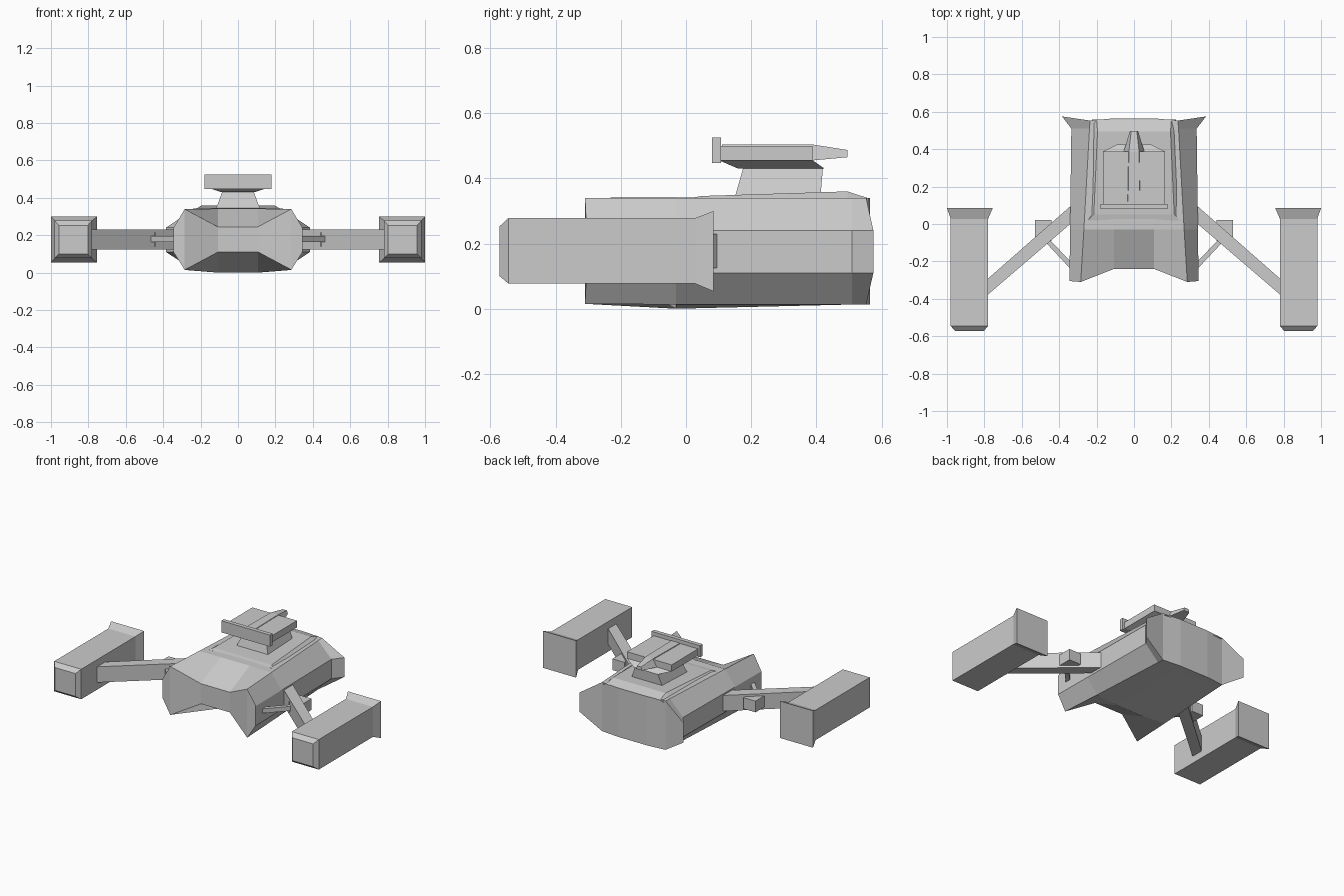
import bpy, bmesh

if "Cube" in bpy.data.objects:
    bpy.data.objects.remove(bpy.data.objects["Cube"])


def make(name, verts, faces):
    bm = bmesh.new()
    vs = [bm.verts.new(v) for v in verts]
    for f in faces:
        bm.faces.new([vs[i] for i in f])
    bmesh.ops.recalc_face_normals(bm, faces=bm.faces)
    me = bpy.data.meshes.new(name)
    bm.to_mesh(me)
    bm.free()
    ob = bpy.data.objects.new(name, me)
    bpy.context.collection.objects.link(ob)
    return ob


def loft(name, rings, caps=None):
    """Join rings of equal point count; caps lists index groups for both ends."""
    n, m = len(rings[0]), len(rings)
    caps = caps or [list(range(n))]
    faces = [[r * n + i, r * n + (i + 1) % n, (r + 1) * n + (i + 1) % n, (r + 1) * n + i]
             for r in range(m - 1) for i in range(n)]
    faces += caps + [[(m - 1) * n + i for i in c] for c in caps]
    return make(name, [p for r in rings for p in r], faces)


def rect_y(y, x0, x1, z0, z1):
    return [(x0, y, z0), (x1, y, z0), (x1, y, z1), (x0, y, z1)]


def rect_z(z, hx, y0, y1):
    return [(-hx, y0, z), (hx, y0, z), (hx, y1, z), (-hx, y1, z)]


def prism(name, outline, z0, z1):
    return loft(name, [[(x, y, z) for x, y in outline] for z in (z0, z1)])


# Hull: half profile from bottom centre round to top centre, mirrored
half_rings = [
    [(.107, -.24, .11), (.285, -.31, .015), (.345, -.305, .11),
     (.345, -.305, .24), (.285, -.31, .34), (.107, -.24, .245)],
    [(.107, -.03, .0), (.268, -.03, .013), (.342, -.03, .11),
     (.342, -.03, .24), (.268, -.03, .34), (.107, -.03, .342)],
    [(.107, .51, .013), (.238, .51, .013), (.335, .51, .11),
     (.335, .51, .24), (.238, .51, .34), (.107, .51, .342)],
    [(.107, .565, .013), (.235, .553, .013), (.385, .575, .11),
     (.385, .575, .24), (.235, .553, .34), (.107, .565, .34)],
]
hull_rings = [h + [(-x, y, z) for x, y, z in reversed(h)] for h in half_rings]
loft("hull", hull_rings,
     [[1, 2, 3, 4], [0, 1, 4, 5], [0, 5, 6, 11], [10, 9, 8, 7], [11, 10, 7, 6]])

# Raised deck plate, rising to the rear
deck = [(.02, .25, .245, .341), (.05, .245, .215, .346),
        (.495, .225, .195, .36), (.56, .225, .2, .339)]
loft("deck_plate", [[(-b, y, .33), (b, y, .33), (t, y, z), (-t, y, z)]
                    for y, b, t, z in deck])

# Turret: neck, flared collar, slab, front shield and tapering spine
loft("turret_neck", [rect_z(.335, .12, .148, .412), rect_z(.43, .085, .175, .42)])
loft("turret_collar", [rect_z(.43, .09, .16, .425), rect_z(.456, .165, .1, .388)])
loft("turret_slab", [rect_z(.455, .165, .1, .388), rect_z(.5, .165, .1, .388)])
loft("turret_shield", [rect_y(.08, -.18, .18, .447, .525),
                       rect_y(.107, -.18, .18, .447, .525)])
loft("turret_spine", [[(-b, y, z0), (b, y, z0), (t, y, z1), (-t, y, z1)]
                      for y, b, t, z0, z1 in ((.11, .04, .032, .47, .504),
                                              (.388, .055, .027, .455, .504),
                                              (.496, .022, .015, .465, .487))])

for side, s in (("right", 1), ("left", -1)):
    # Side pod with chamfered nose and flared tail
    pod = [(-.572, .803, .957, .1, .253), (-.545, .78, .98, .077, .278),
           (.028, .78, .98, .077, .278), (.085, .755, 1, .053, .3)]
    loft("pod_" + side, [rect_y(y, s * a, s * b, c, d) for y, a, b, c, d in pod])
    # Swept strut from hull to pod
    prism("strut_" + side, [(s * x, y) for x, y in
          ((.79, -.385), (.79, -.3), (.34, .095), (.3, .095), (.3, .035))], .125, .23)
    # Block behind the strut and its thin brace
    prism("strut_block_" + side, [(s * x, y) for x, y in
          ((.442, -.09), (.53, -.09), (.53, .022), (.442, .022))], .14, .215)
    prism("brace_" + side, [(s * x, y) for x, y in
          ((.33, -.25), (.48, -.09), (.455, -.08), (.33, -.21))], .165, .195)
